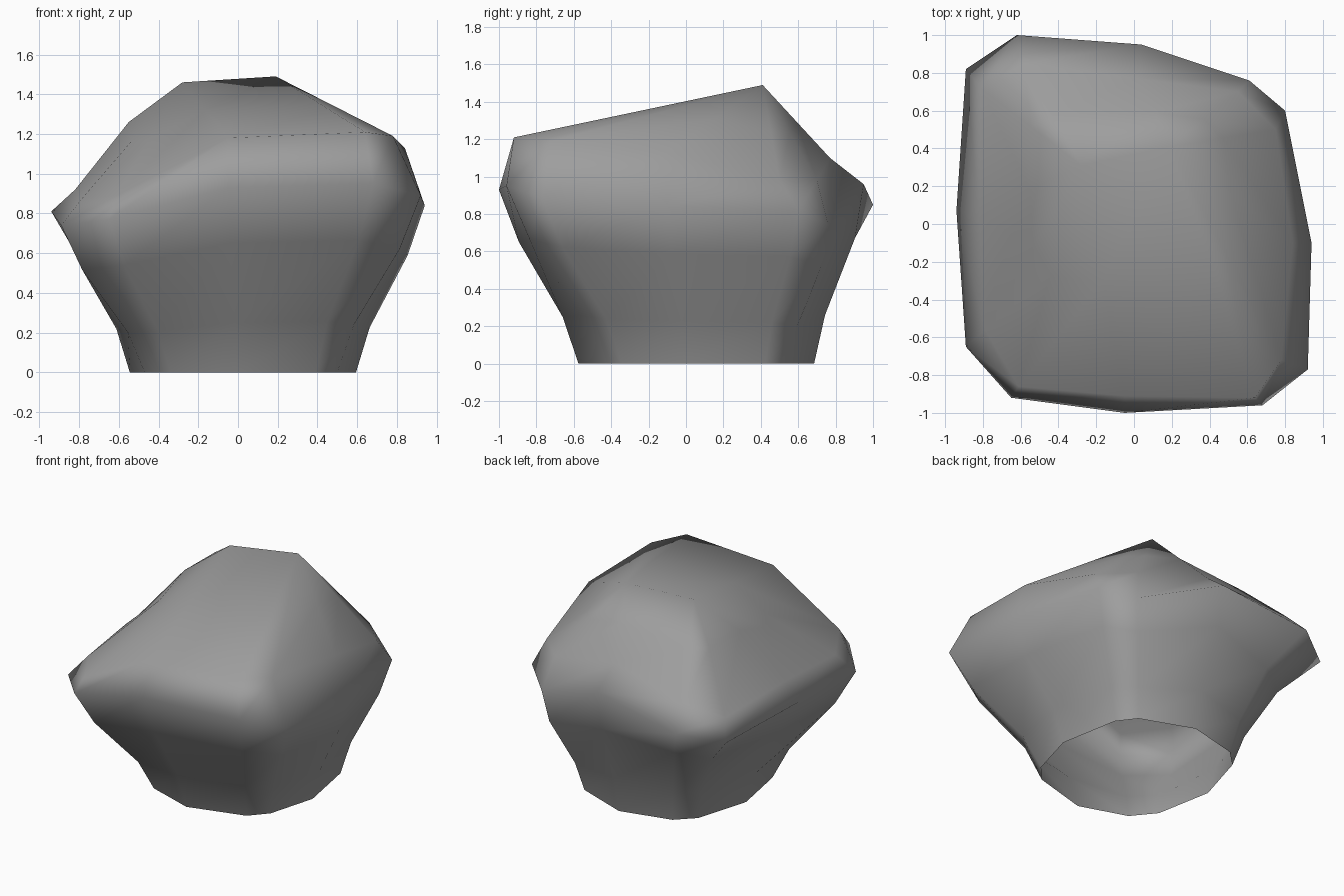
import bpy, bmesh
from mathutils import Vector

cube = bpy.data.objects.get("Cube")
if cube:
    bpy.data.objects.remove(cube, do_unlink=True)

# Widest outline, running anticlockwise from the front left-hand corner
BELT = [(-.89, -.65, .74), (-.65, -.92, .77), (-.05, -1, .93), (.68, -.96, .95),
        (.92, -.77, .89), (.94, -.1, .84), (.8, .6, .82), (.61, .76, .74),
        (.04, .95, .96), (-.62, 1, .85), (-.89, .82, .79), (-.94, .07, .81)]
# Upper shoulder, one point above each outline point
SHOULDER = [(-.79, -.56, .87), (-.61, -.86, .89), (-.05, -.91, 1.18), (.64, -.92, 1.21),
            (.78, -.72, 1.19), (.84, -.1, 1.13), (.75, .5, .98), (.55, .7, .98),
            (.02, .77, 1.1), (-.58, .85, 1), (-.81, .72, .91), (-.82, .05, .92)]
RIDGE = Vector((-.28, .31, 1.46)), Vector((.19, .41, 1.49))

belt = [Vector(p) for p in BELT]
shoulder = [Vector(p) for p in SHOULDER]


def foot(p):
    """Point of the slightly squared oval base below an outline point."""
    x, y = p.x / .57, p.y / .63
    size = (abs(x) ** 2.3 + abs(y) ** 2.3) ** (1 / 2.3)
    return Vector((.025 + .57 * x / size, .055 + .63 * y / size, 0))


def fullness(p):
    """The undercut is deep at one back corner and shallow along the back."""
    if p.x < -.6 and p.y > 0:
        return .87 - .23 * p.y
    return 1.1 if p.y > .7 else 1


def flare(out, up):
    """Ring between the base and the widest outline."""
    ring = []
    for p in belt:
        q = foot(p).lerp(p, out * fullness(p))
        q.z = p.z * up
        ring.append(q)
    return ring


def crown(t):
    """Ring between shoulder and ridge, bulging on the steep back corner."""
    ring = []
    for p in shoulder:
        r = RIDGE[p.x > 0]
        q = p.lerp(r, t)
        if p.x < 0 < p.y:
            q.z += 2 * (r.z - p.z - .4) * t * (1 - t)
        ring.append(q)
    return ring


rings = [flare(0, 0), flare(.2, .27), flare(.75, .7), belt, shoulder, crown(.5), crown(1)]

# Skin the rings, leaving the underside open
bm = bmesh.new()
loops = [[bm.verts.new(p) for p in ring] for ring in rings]
for low, high in zip(loops, loops[1:]):
    for i in range(len(low)):
        j = (i + 1) % len(low)
        bm.faces.new((low[i], low[j], high[j], high[i]))
bmesh.ops.remove_doubles(bm, verts=bm.verts, dist=.001)
bmesh.ops.recalc_face_normals(bm, faces=bm.faces)
for f in bm.faces:
    f.smooth = True
mesh = bpy.data.meshes.new("boulder")
bm.to_mesh(mesh)
bm.free()
boulder = bpy.data.objects.new("boulder", mesh)
bpy.context.collection.objects.link(boulder)

# Let the broad faces lead the shading
boulder.modifiers.new("broad_faces", 'WEIGHTED_NORMAL').mode = 'FACE_AREA'

# Plain stone grey
stone = bpy.data.materials.new("stone_grey")
stone.use_nodes = True
colour = (.34, .34, .34, 1)
stone.diffuse_color = colour
stone.node_tree.nodes["Principled BSDF"].inputs["Base Color"].default_value = colour
mesh.materials.append(stone)
